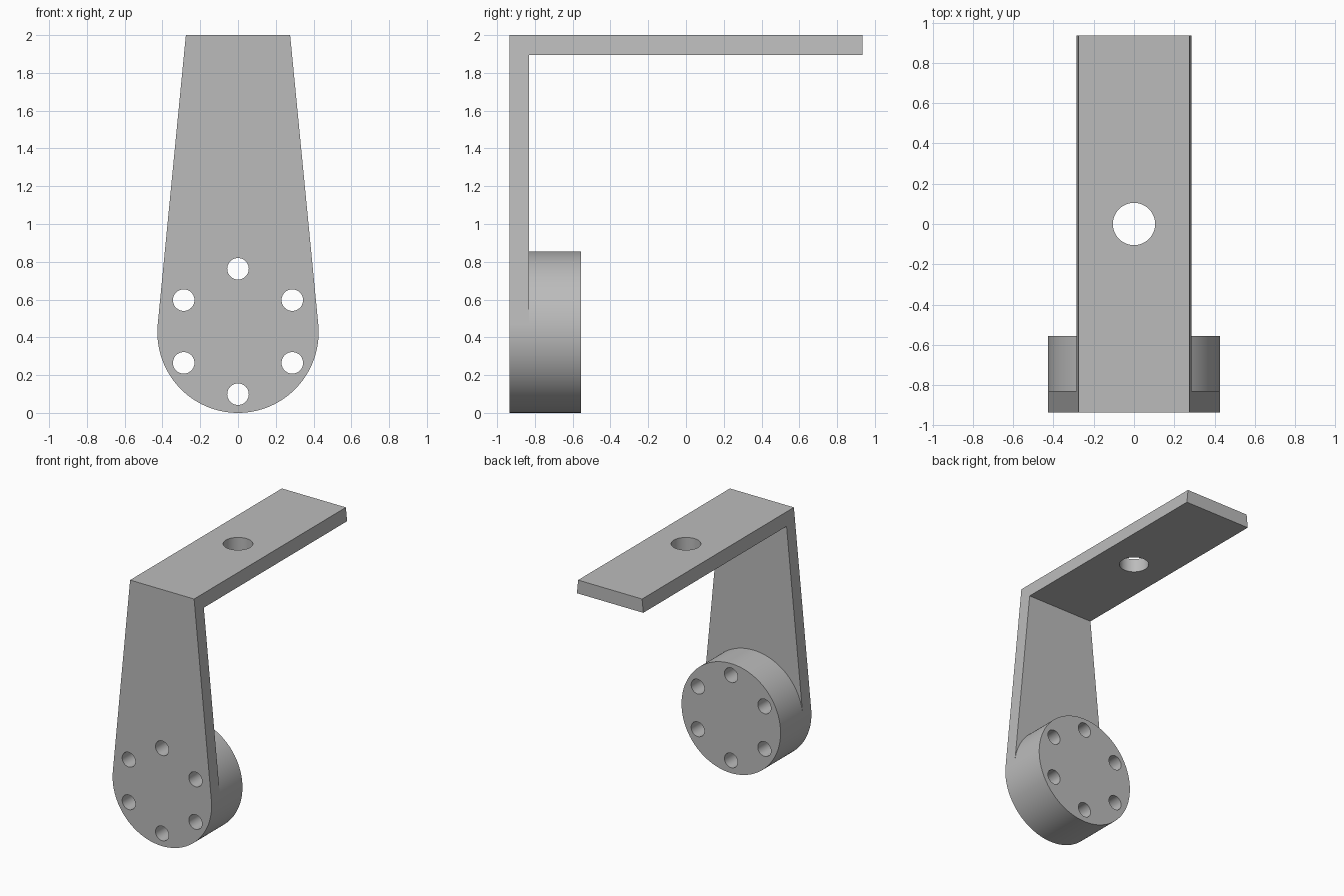
import bpy, bmesh
from math import sin, cos, pi, atan2, acos, hypot, radians
from mathutils import Matrix, Vector

if "Cube" in bpy.data.objects:
    bpy.data.objects.remove(bpy.data.objects["Cube"], do_unlink=True)

# Main dimensions
R = 0.427                  # boss radius and height of its centre
TOP, HALF_TOP = 2.0, 0.276
THICK = 0.105
FRONT, BACK = -0.935, 0.935
LEG_BACK = FRONT + THICK
BOSS_BACK = -0.555

grey = bpy.data.materials.new("plain grey")
grey.use_nodes = True
grey.diffuse_color = (0.5, 0.5, 0.5, 1)
grey.node_tree.nodes["Principled BSDF"].inputs["Base Color"].default_value = (0.5, 0.5, 0.5, 1)


def make_object(name, bm):
    bmesh.ops.recalc_face_normals(bm, faces=bm.faces)
    mesh = bpy.data.meshes.new(name)
    bm.to_mesh(mesh)
    bm.free()
    mesh.materials.append(grey)
    obj = bpy.data.objects.new(name, mesh)
    bpy.context.collection.objects.link(obj)
    return obj


def extend(bm, ring, y):
    """Sweep a closed ring of vertices along y and return the new ring."""
    new = [bm.verts.new((v.co.x, y, v.co.z)) for v in ring]
    for i in range(len(ring)):
        j = (i + 1) % len(ring)
        bm.faces.new((ring[i], ring[j], new[j], new[i]))
    return new


def arc(start, end, steps):
    angles = [start + (end - start) * i / steps for i in range(steps + 1)]
    return [(R * cos(a), R + R * sin(a)) for a in angles]


# Outline: straight sides tangent to the round lower end
rise = TOP - R
tangent = atan2(rise, HALF_TOP) - acos(R / hypot(HALF_TOP, rise))
low = arc(tangent, -pi - tangent, 64)
high = arc(pi - tangent, tangent, 56)[1:-1]
slope = (low[0][0] - HALF_TOP) / (TOP - low[0][1])
half_strip = HALF_TOP + slope * THICK
corners = [(-half_strip, TOP - THICK), (-HALF_TOP, TOP), (HALF_TOP, TOP), (half_strip, TOP - THICK)]

# Leg, with the round boss and the top arm grown from its back
bm = bmesh.new()
front = [bm.verts.new((x, FRONT, z)) for x, z in low + corners]
bm.faces.new(front)
back = extend(bm, front, LEG_BACK)
rim, strip = back[:len(low)], back[len(low):]
upper = [bm.verts.new((x, LEG_BACK, z)) for x, z in high]
bm.faces.new([strip[3], rim[0]] + upper[::-1] + [rim[-1], strip[0]])
bm.faces.new(extend(bm, rim + upper, BOSS_BACK))
bm.faces.new(extend(bm, strip, BACK))
bracket = make_object("bracket", bm)

# Drills for the bolt circle and for the arm hole
bm = bmesh.new()
turn = Matrix.Rotation(pi / 2, 4, 'X')
for i in range(6):
    a = pi / 2 + i * pi / 3
    place = Matrix.Translation(Vector((0.332 * cos(a), -0.75, R + 0.004 + 0.332 * sin(a))))
    bmesh.ops.create_cone(bm, cap_ends=True, segments=40, radius1=0.057, radius2=0.057,
                          depth=0.8, matrix=place @ turn)
bmesh.ops.create_cone(bm, cap_ends=True, segments=56, radius1=0.105, radius2=0.105,
                      depth=0.4, matrix=Matrix.Translation((0, 0, TOP - THICK / 2)))
drills = make_object("hole_drills", bm)
drills.hide_render = True

bpy.context.view_layer.objects.active = bracket
bracket.select_set(True)
cut = bracket.modifiers.new("holes", 'BOOLEAN')
cut.operation = 'DIFFERENCE'
cut.solver = 'EXACT'
cut.object = drills
bpy.ops.object.modifier_apply(modifier=cut.name)
bpy.data.objects.remove(drills, do_unlink=True)

# Smooth round walls, flat plates
bpy.ops.object.shade_smooth_by_angle(angle=radians(30))
even = bracket.modifiers.new("even_normals", 'WEIGHTED_NORMAL')
even.keep_sharp = True
